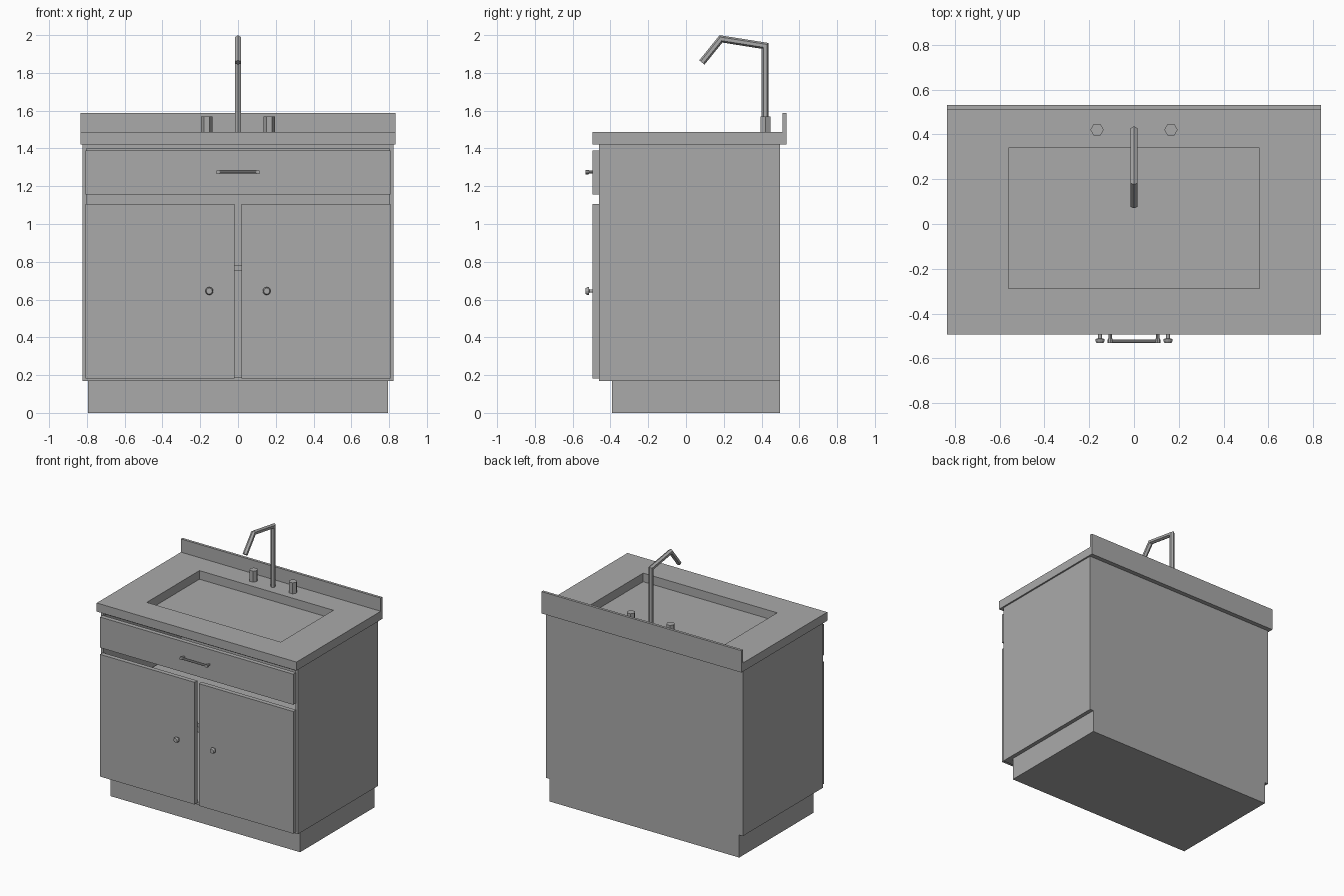
import bpy, bmesh, math
from mathutils import Vector

if "Cube" in bpy.data.objects:
    bpy.data.objects.remove(bpy.data.objects["Cube"])

grey = bpy.data.materials.new("plain grey")
grey.diffuse_color = (0.4, 0.4, 0.4, 1)
grey.use_nodes = True
grey.node_tree.nodes["Principled BSDF"].inputs["Base Color"].default_value = grey.diffuse_color


def finish(name, bm):
    bmesh.ops.recalc_face_normals(bm, faces=bm.faces)
    mesh = bpy.data.meshes.new(name)
    bm.to_mesh(mesh)
    bm.free()
    mesh.materials.append(grey)
    obj = bpy.data.objects.new(name, mesh)
    bpy.context.collection.objects.link(obj)
    return obj


def box_bm(x, y, z):
    bm = bmesh.new()
    bmesh.ops.create_cube(bm, size=1)
    for v in bm.verts:
        v.co = [(a + b) / 2 + c * (b - a) for (a, b), c in zip((x, y, z), v.co)]
    return bm


def box(name, x, y, z):
    return finish(name, box_bm(x, y, z))


def skin(bm, rings):
    """Join rings of points into a closed tube with end caps."""
    loops = [[bm.verts.new(p) for p in r] for r in rings]
    n = len(loops[0])
    for a, b in zip(loops, loops[1:]):
        for i in range(n):
            j = (i + 1) % n
            bm.faces.new((a[i], a[j], b[j], b[i]))
    bm.faces.new(loops[0])
    bm.faces.new(loops[-1][::-1])


def turned(name, x, z, profile, sides):
    """Turned part along y; profile is (y, radius) pairs."""
    bm = bmesh.new()
    skin(bm, [[(x + r * math.cos(2 * math.pi * i / sides), y,
                z + r * math.sin(2 * math.pi * i / sides)) for i in range(sides)]
              for y, r in profile])
    return finish(name, bm)


# Hollow cabinet, open at the front
bm = box_bm((-0.823, 0.823), (-0.46, 0.497), (0.17, 1.422))
bm.normal_update()
front = min(bm.faces, key=lambda f: f.calc_center_median().y)
bmesh.ops.inset_individual(bm, faces=[front], thickness=0.03)
hole = bmesh.ops.extrude_discrete_faces(bm, faces=[front])["faces"][0]
bmesh.ops.translate(bm, verts=hole.verts, vec=(0, 0.927, 0))
finish("cabinet", bm)
box("shelf", (-0.793, 0.793), (-0.45, 0.467), (0.75, 0.78))
box("plinth", (-0.793, 0.793), (-0.391, 0.497), (0, 0.17))

# Countertop with a rectangular basin opening
bm = bmesh.new()


def corners(x0, x1, y0, y1):
    return [bm.verts.new((x, y, 1.422))
            for x, y in ((x0, y0), (x1, y0), (x1, y1), (x0, y1))]


outer = corners(-0.835, 0.835, -0.494, 0.511)
inner = corners(-0.56, 0.56, -0.289, 0.339)
faces = [bm.faces.new((outer[i], outer[(i + 1) % 4], inner[(i + 1) % 4], inner[i]))
         for i in range(4)]
top = bmesh.ops.extrude_face_region(bm, geom=faces, use_keep_orig=True)["geom"]
bmesh.ops.translate(bm, verts=[g for g in top if isinstance(g, bmesh.types.BMVert)],
                    vec=(0, 0, 0.065))
finish("countertop", bm)
box("backsplash", (-0.835, 0.835), (0.511, 0.531), (1.422, 1.587))

# Drawer front, doors, knobs and tap handles
box("drawer_front", (-0.808, 0.808), (-0.494, -0.46), (1.157, 1.388))
for side, s in (("left", -1), ("right", 1)):
    box(side + "_door", sorted((s * 0.018, s * 0.808)), (-0.494, -0.46), (0.183, 1.106))
    turned(side + "_knob", s * 0.152, 0.645,
           [(-0.49, 0.008), (-0.512, 0.008), (-0.513, 0.021), (-0.521, 0.021),
            (-0.531, 0.016)], 12)
    turned(side + "_handle_post", s * 0.106, 1.275,
           [(-0.49, 0.008), (-0.511, 0.008), (-0.517, 0.012), (-0.531, 0.012)], 8)
    bm = bmesh.new()
    skin(bm, [[(s * 0.165 + 0.03 * math.cos(i * math.pi / 3),
                0.421 + 0.03 * math.sin(i * math.pi / 3), z) for i in range(6)]
              for z in (1.487, 1.57)])
    finish(side + "_tap", bm)

# Drawer handle bar
bm = bmesh.new()
skin(bm, [[(x, -0.523 + 0.008 * math.cos(a * math.pi / 4),
            1.275 + 0.008 * math.sin(a * math.pi / 4)) for a in range(8)]
          for x in (-0.106, 0.106)])
finish("drawer_handle_bar", bm)

# Six-sided faucet pipe with mitred bends
path = [Vector((0, y, z)) for y, z in
        ((0.419, 1.487), (0.419, 1.943), (0.185, 1.98), (0.084, 1.855))]
dirs = [(b - a).normalized() for a, b in zip(path, path[1:])]
rings = []
for i, p in enumerate(path):
    d0, d1 = dirs[max(i - 1, 0)], dirs[min(i, len(dirs) - 1)]
    t = (d0 + d1).normalized()
    n = Vector((0, -t.z, t.y)) / t.dot(d1)
    rings.append([p + 0.018 * (n * math.cos(k * math.pi / 3)
                               + Vector((math.sin(k * math.pi / 3), 0, 0)))
                  for k in range(6)])
bm = bmesh.new()
skin(bm, rings)
finish("faucet", bm)
